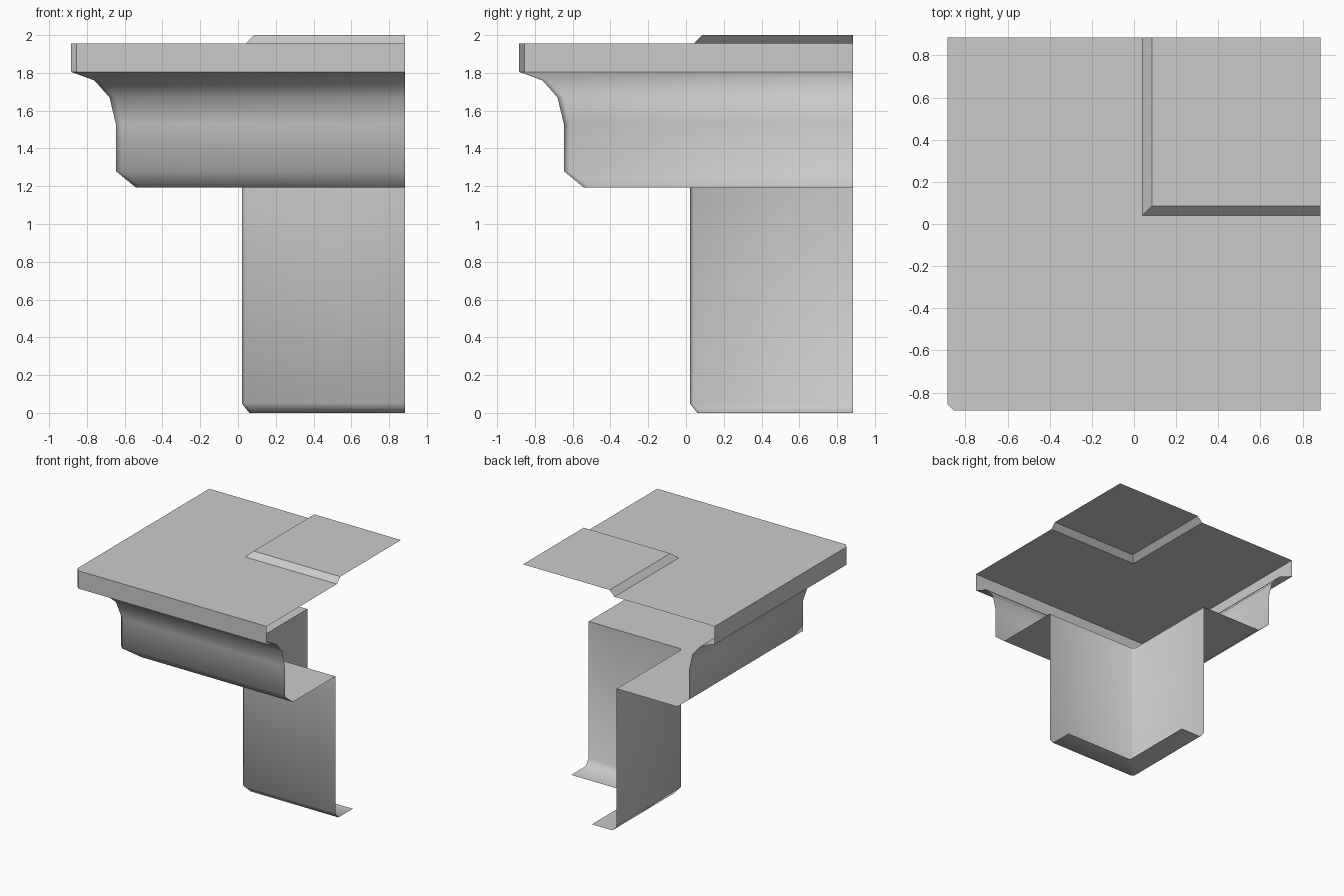
import bpy, bmesh, math

cube = bpy.data.objects.get("Cube")
if cube:
    bpy.data.objects.remove(cube, do_unlink=True)

END = 0.885  # open ends of both wings

stone = bpy.data.materials.new("light grey stone")
stone.use_nodes = True
stone.diffuse_color = (0.6, 0.6, 0.6, 1)
stone.node_tree.nodes["Principled BSDF"].inputs["Base Color"].default_value = (0.6, 0.6, 0.6, 1)


def corner_sweep(name, profile, smooth=True):
    """Sweep (offset, height, corner chamfer) points around the outer corner."""
    bm = bmesh.new()
    rows = []
    for p, z, c in profile:
        path = [(END, p), (p + c, p), (p, p + c), (p, END)]
        rows.append([bm.verts.new((x, y, z)) for x, y in path])
    for low, high in zip(rows, rows[1:]):
        for j in range(3):
            bm.faces.new((low[j], high[j], high[j + 1], low[j + 1]))
    bmesh.ops.remove_doubles(bm, verts=bm.verts, dist=0.0005)
    mesh = bpy.data.meshes.new(name)
    bm.to_mesh(mesh)
    bm.free()
    mesh.materials.append(stone)
    obj = bpy.data.objects.new(name, mesh)
    bpy.context.collection.objects.link(obj)
    if smooth:
        bpy.ops.object.select_all(action="DESELECT")
        obj.select_set(True)
        bpy.context.view_layer.objects.active = obj
        bpy.ops.object.shade_smooth_by_angle(angle=math.radians(60))
    return obj


# Lower wall with its narrow foot flange
corner_sweep("lower_wall", [(0.25, 0, 0), (0.06, 0, 0.02), (0.02, 0.05, 0.02), (0.02, 1.193, 0.02)])

# Underside shelf between wall and moulding
corner_sweep("soffit", [(0.02, 1.193, 0.02), (-0.54, 1.193, 0.03)], smooth=False)

# Curved cove moulding
corner_sweep("cove_moulding", [
    (-0.54, 1.193, 0.03), (-0.647, 1.28, 0.03), (-0.647, 1.53, 0.03),
    (-0.68, 1.67, 0.03), (-0.76, 1.76, 0.03), (-END, 1.806, 0.03)])

# Slab edge and top surface
corner_sweep("slab", [(-END, 1.806, 0.03), (-END, 1.955, 0.03), (0.04, 1.955, 0)], smooth=False)

# Raised panel with sloped border
corner_sweep("raised_panel", [(0.04, 1.955, 0), (0.085, 2, 0), (END, 2, 0)], smooth=False)
